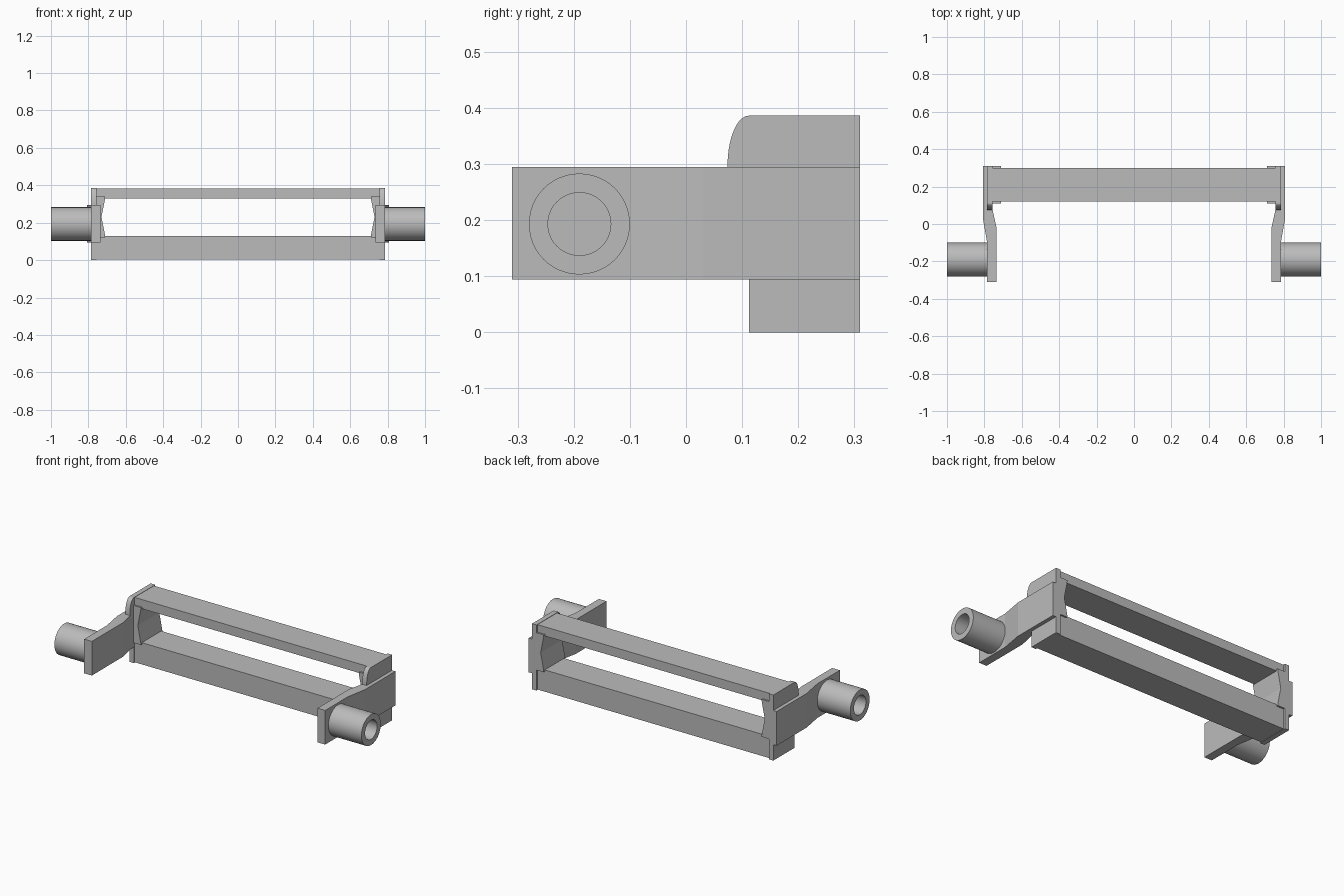
import bpy, bmesh, math
from mathutils import Vector

cube = bpy.data.objects.get("Cube")
if cube:
    bpy.data.objects.remove(cube, do_unlink=True)

grey = bpy.data.materials.new("plain grey")
grey.use_nodes = True
COLOUR = (0.5, 0.5, 0.5, 1)
grey.diffuse_color = COLOUR
grey.node_tree.nodes["Principled BSDF"].inputs["Base Color"].default_value = COLOUR

PEG_Y, PEG_Z = -0.19, 0.193


def finish(name, bm):
    bmesh.ops.recalc_face_normals(bm, faces=bm.faces)
    mesh = bpy.data.meshes.new(name)
    bm.to_mesh(mesh)
    bm.free()
    mesh.materials.append(grey)
    obj = bpy.data.objects.new(name, mesh)
    bpy.context.collection.objects.link(obj)
    return obj


def prism(name, profile, axis, lo, hi):
    """Extrude a 2D outline along x, y or z."""
    bm = bmesh.new()
    i = "xyz".index(axis)
    verts = []
    for a, b in profile:
        co = [a, b]
        co.insert(i, lo)
        verts.append(bm.verts.new(co))
    face = bm.faces.new(verts)
    new = bmesh.ops.extrude_face_region(bm, geom=[face])["geom"]
    step = Vector((0, 0, 0))
    step[i] = hi - lo
    bmesh.ops.translate(bm, vec=step, verts=[v for v in new if isinstance(v, bmesh.types.BMVert)])
    return finish(name, bm)


def activate(obj):
    bpy.ops.object.select_all(action="DESELECT")
    obj.select_set(True)
    bpy.context.view_layer.objects.active = obj


def mirror(obj):
    activate(obj)
    obj.modifiers.new("Mirror", "MIRROR").use_mirror_merge = False
    bpy.ops.object.modifier_apply(modifier="Mirror")


def rect(a0, a1, b0, b1):
    return [(a0, b0), (a1, b0), (a1, b1), (a0, b1)]


# Long crossbars
prism("top_bar", rect(0.12, 0.30, 0.33, 0.384), "x", -0.775, 0.775)
prism("bottom_bar", rect(0.12, 0.30, 0.002, 0.13), "x", -0.775, 0.775)

# End plates with a rounded upper front corner
corner = [(0.112 - 0.038 * math.cos(t), 0.297 + 0.089 * math.sin(t))
          for t in [math.pi / 2 * k / 10 for k in range(11)]]
mirror(prism("end_plates", corner + [(0.31, 0.386), (0.31, 0), (0.112, 0), (0.112, 0.1), (0.074, 0.1)],
             "x", 0.757, 0.786))

# Notched blocks closing the ends of the opening
mirror(prism("end_blocks", [(0.78, 0.12), (0.71, 0.12), (0.71, 0.13), (0.73, 0.23),
                            (0.71, 0.33), (0.71, 0.34), (0.78, 0.34)], "y", 0.11, 0.31))

# Side arms, stepping outward toward the back
arms = prism("side_arms", [(0.735, -0.31), (0.785, -0.31), (0.785, -0.1), (0.808, 0.03), (0.808, 0.31),
                           (0.757, 0.31), (0.757, 0.08), (0.735, -0.02)], "z", 0.094, 0.295)

# Toothed hole, split by a thin web
for side in (1, -1):
    star = []
    for k in range(25):
        t = math.pi * k / 24
        r = 0.054 if k % 2 == 0 else 0.041
        star.append((PEG_Y + r * math.cos(t), PEG_Z + side * max(0.008, r * math.sin(t))))
    cutter = prism("hole_cutter", star, "x", 0.7, 0.83)
    cutter.hide_render = True
    activate(arms)
    cut = arms.modifiers.new("Hole", "BOOLEAN")
    cut.operation, cut.solver, cut.object = "DIFFERENCE", "EXACT", cutter
    bpy.ops.object.modifier_apply(modifier="Hole")
    bpy.data.objects.remove(cutter, do_unlink=True)
mirror(arms)

# Hollow pivot pegs
bm = bmesh.new()
SIDES = 48
rings = []
for x, r in ((0.784, 0.09), (1, 0.09), (1, 0.056), (0.784, 0.056)):
    rings.append([bm.verts.new((x, PEG_Y + r * math.cos(2 * math.pi * k / SIDES),
                                PEG_Z + r * math.sin(2 * math.pi * k / SIDES))) for k in range(SIDES)])
for i in range(4):
    a, b = rings[i], rings[(i + 1) % 4]
    for k in range(SIDES):
        n = (k + 1) % SIDES
        bm.faces.new((a[k], a[n], b[n], b[k]))
pegs = finish("pivot_pegs", bm)
mirror(pegs)
activate(pegs)
bpy.ops.object.shade_smooth_by_angle(angle=math.radians(30))
